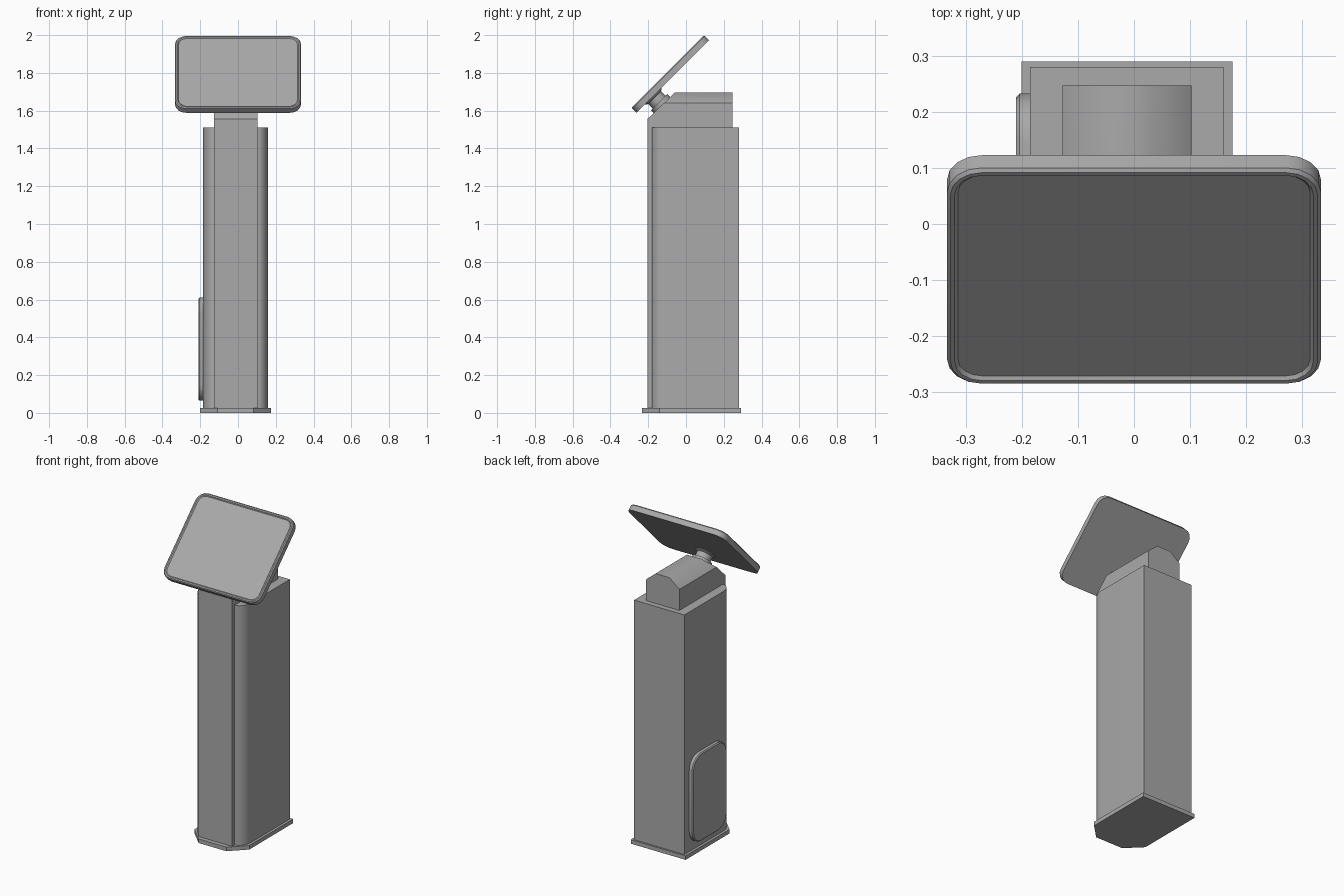
import bpy, bmesh, math
from mathutils import Matrix, Vector

if "Cube" in bpy.data.objects:
    bpy.data.objects.remove(bpy.data.objects["Cube"])

GREY = (0.4, 0.4, 0.4, 1)
mat = bpy.data.materials.new("plain grey")
mat.use_nodes = True
mat.diffuse_color = GREY
mat.node_tree.nodes["Principled BSDF"].inputs["Base Color"].default_value = GREY

CX = -0.0125  # centre line of the column


def finish(name, bm, matrix=Matrix(), angle=30):
    bmesh.ops.recalc_face_normals(bm, faces=bm.faces)
    mesh = bpy.data.meshes.new(name)
    bm.to_mesh(mesh)
    bm.free()
    mesh.transform(matrix)
    mesh.materials.append(mat)
    ob = bpy.data.objects.new(name, mesh)
    bpy.context.collection.objects.link(ob)
    bpy.ops.object.select_all(action="DESELECT")
    ob.select_set(True)
    bpy.context.view_layer.objects.active = ob
    bpy.ops.object.shade_smooth_by_angle(angle=math.radians(angle))
    return ob


def loft(rings):
    """Skin a list of equal point rings and cap both ends."""
    bm = bmesh.new()
    loops = [[bm.verts.new(p) for p in ring] for ring in rings]
    for a, b in zip(loops, loops[1:]):
        for i in range(len(a)):
            j = (i + 1) % len(a)
            bm.faces.new((a[i], a[j], b[j], b[i]))
    bm.faces.new(loops[0])
    bm.faces.new(loops[-1])
    return bm


def prism(points, z0, z1):
    return loft([[(x, y, z) for x, y in points] for z in (z0, z1)])


def rounded_rect(w, h, r, z, segs=4):
    ring = []
    for k, (sx, sy) in enumerate(((1, 1), (-1, 1), (-1, -1), (1, -1))):
        for i in range(segs + 1):
            a = math.pi / 2 * (k + i / segs)
            ring.append((sx * (w / 2 - r) + r * math.cos(a),
                         sy * (h / 2 - r) + r * math.sin(a), z))
    return ring


def mirrored(half):
    """Complete a right-hand outline across the column centre line."""
    return [(CX + x, y) for x, y in half] + [(CX - x, y) for x, y in reversed(half)]


# Floor plate with cut front corners
finish("base_plate", prism(mirrored([(0.095, -0.232), (0.188, -0.14), (0.188, 0.29)]), 0, 0.025))

# Column shell with rounded front corners
corner = [(0.115 + 0.0575 * math.sin(a), -0.10 - 0.08 * math.cos(a))
          for a in (math.pi / 2 * i / 6 for i in range(7))]
finish("column_shell", prism(mirrored(corner + [(0.1725, 0.28)]), 0.025, 1.51))

# Central spine and sloped head in one piece
section = mirrored([(0.115, 0.025), (0.115, 1.64), (0.048, 1.695)])
bm = loft([[(x, y, z) for x, z in section] for y in (-0.205, 0.247)])
bmesh.ops.bisect_plane(bm, geom=bm.verts[:] + bm.edges[:] + bm.faces[:],
                       plane_co=(0, -0.205, 1.555), plane_no=(0, -0.14, 0.145),
                       clear_outer=True)
bmesh.ops.holes_fill(bm, edges=[e for e in bm.edges if e.is_boundary])
finish("spine_and_head", bm, angle=42)

# Service hatch on the right side
to_side = Matrix.Translation((-0.18, 0.065, 0.338)) @ Matrix((
    (0, 0, -1, 0), (1, 0, 0, 0), (0, 1, 0, 0), (0, 0, 0, 1)))
hatch = [rounded_rect(0.335, 0.545, 0.085, 0, 5),
         rounded_rect(0.335, 0.545, 0.085, 0.024, 5),
         rounded_rect(0.323, 0.533, 0.079, 0.03, 5)]
finish("service_hatch", loft(hatch), to_side)

# Tilted neck: lathe rings along the tilt axis
tilt = Matrix.Rotation(math.radians(45), 4, "X")
neck = []
for r, z in ((0.06, -0.01), (0.06, 0.022), (0.047, 0.022), (0.047, 0.055), (0.06, 0.062), (0.06, 0.08)):
    neck.append([(r * math.cos(i * math.pi / 12), r * math.sin(i * math.pi / 12), z)
                 for i in range(24)])
finish("tilt_neck", loft(neck), Matrix.Translation((CX, -0.127, 1.63)) @ tilt)

# Tilted display: casing with raised rim around a sunken pane
display = [rounded_rect(0.667, 0.544, 0.062, -0.038),
           rounded_rect(0.667, 0.544, 0.062, -0.006),
           rounded_rect(0.655, 0.532, 0.056, 0),
           rounded_rect(0.640, 0.517, 0.049, 0),
           rounded_rect(0.628, 0.505, 0.043, -0.006)]
finish("display", loft(display), Matrix.Translation((0, -0.0965, 1.8075)) @ tilt)
